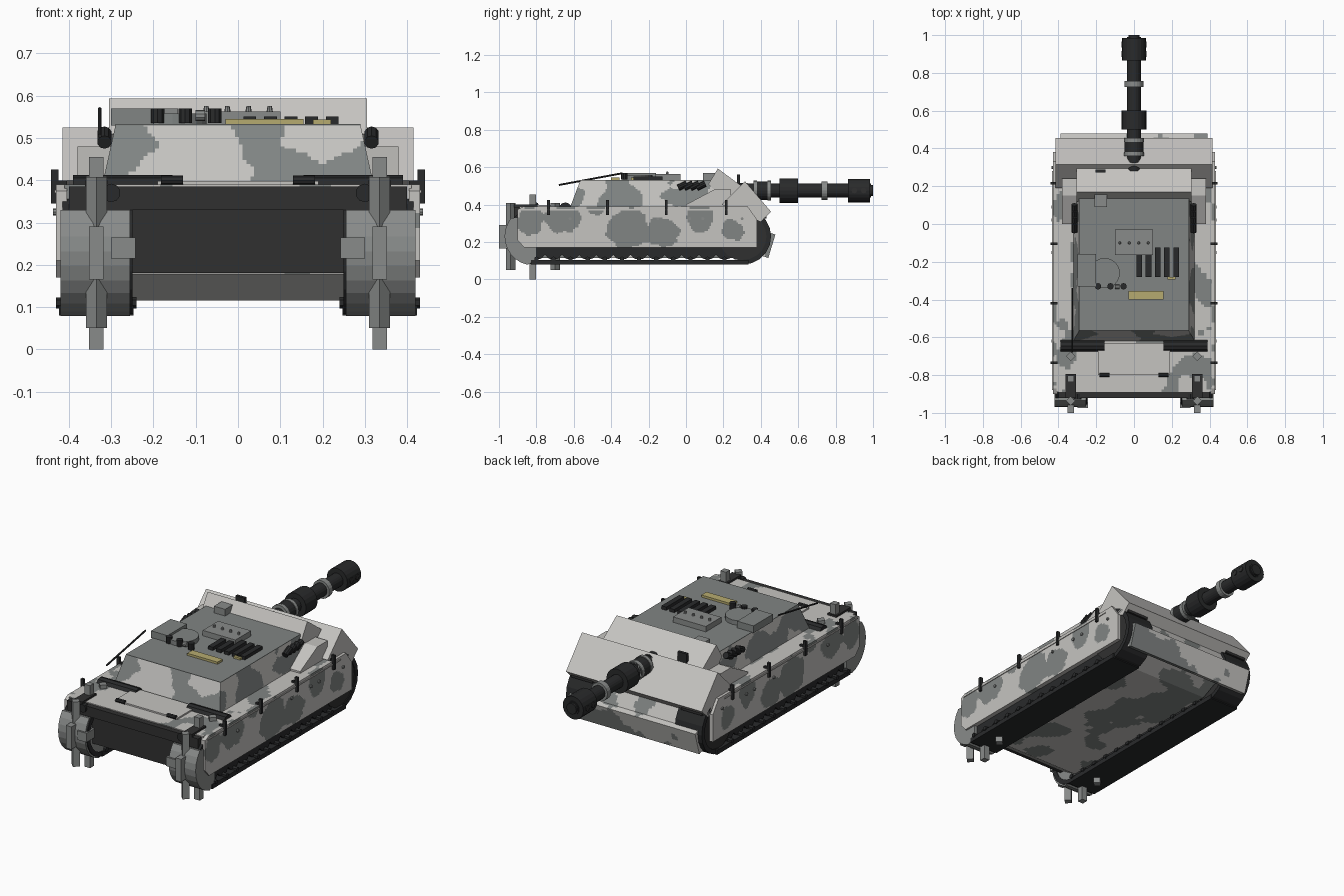
import bpy, bmesh, math
from mathutils import Vector, Matrix, noise


def material(name, r, g, b):
    m = bpy.data.materials.new(name)
    m.diffuse_color = (r, g, b, 1)
    return m


LIGHT = material("light_grey_paint", 0.56, 0.55, 0.53)
GREY = material("mid_grey_paint", 0.22, 0.235, 0.23)
STEEL = material("steel_grey", 0.25, 0.26, 0.255)
DARK = material("dark_panel", 0.03, 0.03, 0.03)
BLACK = material("black_metal", 0.022, 0.023, 0.024)
YELLOW = material("yellow_wood", 0.47, 0.41, 0.16)


def finish(name, bm, mat):
    bmesh.ops.recalc_face_normals(bm, faces=bm.faces)
    me = bpy.data.meshes.new(name)
    bm.to_mesh(me)
    bm.free()
    me.materials.append(mat)
    ob = bpy.data.objects.new(name, me)
    bpy.context.collection.objects.link(ob)
    return ob


def prism(name, pts, x0, x1, mat):
    """Side profile of (y, z) points extruded from x0 to x1."""
    bm = bmesh.new()
    a = [bm.verts.new((x0, y, z)) for y, z in pts]
    b = [bm.verts.new((x1, y, z)) for y, z in pts]
    bm.faces.new(a)
    bm.faces.new(b[::-1])
    for i in range(len(pts)):
        j = (i + 1) % len(pts)
        bm.faces.new((a[i], b[i], b[j], a[j]))
    return finish(name, bm, mat)


def box(name, x0, x1, y0, y1, z0, z1, mat):
    return prism(name, [(y0, z0), (y1, z0), (y1, z1), (y0, z1)], x0, x1, mat)


def cyl(name, p0, p1, r, mat, sides=16, r2=None):
    p0, p1 = Vector(p0), Vector(p1)
    d = p1 - p0
    bm = bmesh.new()
    mtx = Matrix.Translation((p0 + p1) / 2) @ d.to_track_quat('Z', 'Y').to_matrix().to_4x4()
    bmesh.ops.create_cone(bm, cap_ends=True, segments=sides, radius1=r,
                          radius2=r if r2 is None else r2, depth=d.length, matrix=mtx)
    return finish(name, bm, mat)


def camo(ob, rule, step=0.009):
    """Cut the part on a fine grid and paint cells where the rule holds."""
    bm = bmesh.new()
    bm.from_mesh(ob.data)
    for ax in range(3):
        vals = [v.co[ax] for v in bm.verts]
        lo, hi = min(vals), max(vals)
        n = int((hi - lo) / step)
        no = Vector([float(i == ax) for i in range(3)])
        for k in range(1, n):
            bmesh.ops.bisect_plane(bm, geom=bm.verts[:] + bm.edges[:] + bm.faces[:],
                                   plane_co=no * (lo + k * step), plane_no=no)
    ob.data.materials.append(GREY)
    for f in bm.faces:
        f.material_index = int(rule(f.calc_center_median()))
    bm.to_mesh(ob.data)
    bm.free()


def blotch(c, level=0.08):
    return noise.noise(c * 6.5 + Vector((3.1, 0.4, 1.7))) + 0.15 * noise.noise(c * 22) > level


def sparse_blotch(c):
    return blotch(c, 0.27)


# Skirt blotches: centre y, centre z, half length, half height
SPOTS = [(-0.83, 0.31, 0.07, 0.08), (-0.66, 0.32, 0.095, 0.075), (-0.31, 0.27, 0.11, 0.11),
         (-0.13, 0.25, 0.09, 0.08), (0.08, 0.33, 0.07, 0.08), (0.25, 0.26, 0.06, 0.06),
         (-0.48, 0.38, 0.05, 0.04)]


def skirt_blotch(c):
    w = 0.5 * noise.noise(c * 16) + 0.2 * noise.noise(c * 35)
    return any(((c.y - y) / a) ** 2 + ((c.z - z) / b) ** 2 < 1 + w for y, z, a, b in SPOTS)


# Hull: belly tub, upper deck, bow plates
camo(prism("hull_tub", [(-0.88, 0.178), (-0.78, 0.115), (0.27, 0.115), (0.43, 0.19), (0.44, 0.24), (0.38, 0.36),
                        (-0.88, 0.36)], -0.25, 0.25, LIGHT), blotch, 0.015)
camo(box("upper_hull", -0.41, 0.41, -0.89, 0.34, 0.335, 0.39, LIGHT), sparse_blotch, 0.015)
camo(prism("bow_plate", [(0.478, 0.24), (0.44, 0.115), (0.41, 0.125), (0.448, 0.25)],
           -0.39, 0.39, LIGHT), blotch, 0.012)
camo(prism("upper_bow", [(0.455, 0.235), (0.395, 0.345), (0.34, 0.345), (0.40, 0.22)], -0.27, 0.27, LIGHT),
     blotch, 0.015)
box("rear_panel", -0.27, 0.27, -0.905, -0.865, 0.18, 0.375, DARK)
box("rear_top_band", -0.40, 0.40, -0.92, -0.885, 0.33, 0.385, DARK)
box("rear_hatch", -0.19, 0.19, -0.80, -0.63, 0.385, 0.398, LIGHT)

# Casemate with sloped sides
bm = bmesh.new()
lo = [bm.verts.new(p) for p in ((-.322, -.62, .385), (.322, -.62, .385), (.322, .18, .385), (-.322, .18, .385))]
hi = [bm.verts.new(p) for p in ((-.29, -.565, .53), (.29, -.565, .53), (.29, .165, .53), (-.29, .165, .53))]
bm.faces.new(lo)
for i in range(4):
    j = (i + 1) % 4
    bm.faces.new((lo[i], lo[j], hi[j], hi[i]))
camo(finish("casemate", bm, LIGHT), lambda c: blotch(c + Vector((0, 0.07, 0))))
box("roof_plate", -0.29, 0.29, -0.565, 0.165, 0.526, 0.533, GREY)

# Gun shield: narrow upper wedge and wide lower wedge
prism("upper_shield", [(0.17, 0.593), (0.31, 0.49), (0.23, 0.40), (0.12, 0.51)], -0.305, 0.305, LIGHT)
prism("wide_shield", [(0.315, 0.525), (0.455, 0.362), (0.40, 0.31), (0.19, 0.40)], -0.415, 0.415, LIGHT)

# Gun along +y: start, end, radius, colour
for n, y0, y1, r, m in (("barrel", 0.25, 0.99, 0.037, BLACK), ("mantlet_ball", 0.28, 0.33, 0.042, BLACK),
                        ("barrel_root", 0.36, 0.455, 0.05, BLACK), ("root_ring", 0.36, 0.38, 0.053, STEEL),
                        ("root_collar", 0.435, 0.455, 0.053, STEEL),
                        ("bore_evacuator", 0.50, 0.60, 0.066, BLACK), ("barrel_ring", 0.725, 0.757, 0.05, STEEL),
                        ("muzzle_brake", 0.865, 0.985, 0.063, BLACK), ("muzzle_lip", 0.98, 1.0, 0.03, BLACK)):
    cyl(n, (0, y0, 0.475), (0, y1, 0.475), r, m, 20)
for s in (-1, 1):
    for y in (0.90, 0.95):
        cyl("muzzle_port", (s * 0.055, y, 0.475), (s * 0.066, y, 0.475), 0.015, DARK, 8)


def arc(cy, cz, r, a0, a1, n):
    return [(cy + r * math.cos(math.radians(a0 + (a1 - a0) * i / n)),
             cz + r * math.sin(math.radians(a0 + (a1 - a0) * i / n))) for i in range(n + 1)]


for s in (-1, 1):
    # Track belt as a hollow loop
    outer = arc(0.305, 0.23, 0.15, -90, 90, 10) + arc(-0.81, 0.23, 0.15, 90, 270, 10)
    inner = arc(0.305, 0.23, 0.125, -90, 90, 10) + arc(-0.81, 0.23, 0.125, 90, 270, 10)
    bm = bmesh.new()
    rings = [[bm.verts.new((s * x, y, z)) for y, z in p]
             for x, p in ((0.25, outer), (0.415, outer), (0.415, inner), (0.25, inner))]
    for k in range(4):
        for i in range(len(outer)):
            j = (i + 1) % len(outer)
            bm.faces.new((rings[k][i], rings[k][j], rings[(k + 1) % 4][j], rings[(k + 1) % 4][i]))
    finish("track_belt", bm, BLACK)
    box("track_pad", s * 0.247, s * 0.424, -0.83, 0.335, 0.08, 0.105, BLACK)
    # Wheels, hubs and end drums
    for i in range(12):
        y = -0.80 + i * 0.0915
        cyl("road_wheel", (s * 0.27, y, 0.158), (s * 0.405, y, 0.158), 0.053, BLACK, 12)
        cyl("track_nub", (s * 0.24, y, 0.11), (s * 0.43, y, 0.11), 0.013, BLACK, 6)
    cyl("idler_wheel", (s * 0.26, 0.305, 0.23), (s * 0.41, 0.305, 0.23), 0.13, DARK, 18)
    prism("rear_drum", arc(-0.815, 0.23, 0.155, 140, 258, 9) + [(-0.80, 0.11), (-0.80, 0.32)],
          s * 0.255, s * 0.42, STEEL)
    # Side skirt
    camo(prism("side_skirt", [(-0.90, 0.375), (-0.90, 0.21), (-0.865, 0.17), (0.38, 0.17), (0.38, 0.32), (0.33, 0.39),
                              (-0.87, 0.39)], s * 0.405, s * 0.43, LIGHT), skirt_blotch)
    box("skirt_rail", s * 0.42, s * 0.434, -0.88, 0.28, 0.370, 0.377, LIGHT)
    for y in (-0.735, -0.42, -0.105, 0.215):
        box("skirt_strap", s * 0.425, s * 0.442, y - 0.007, y + 0.007, 0.345, 0.425, BLACK)
        box("strap_hook", s * 0.405, s * 0.442, y - 0.007, y + 0.007, 0.385, 0.40, BLACK)
    for y in (-0.62, -0.15, 0.02, 0.09, 0.30):
        cyl("skirt_bolt", (s * 0.428, y, 0.325), (s * 0.438, y, 0.325), 0.008, STEEL, 8)
    box("front_fender", s * 0.27, s * 0.40, 0.34, 0.43, 0.325, 0.365, DARK)
    # Shoulder plate beside the shield
    prism("shoulder_plate", [(0.0, 0.40), (0.15, 0.48), (0.24, 0.48), (0.24, 0.385), (0.0, 0.385)],
          s * 0.30, s * 0.38, LIGHT)
    # Rear spades: diamond posts, square posts, brackets
    for y, z1 in ((-0.937, 0.408), (-0.70, 0.41)):
        cyl("spade_post", (s * 0.335, y, 0.05), (s * 0.335, y, z1), 0.025, STEEL, 4)
    box("square_post", s * 0.318, s * 0.352, -0.837, -0.803, 0.0, 0.455, STEEL)
    box("spade_block", s * 0.318, s * 0.352, -1.0, -0.955, 0.165, 0.29, STEEL)
    box("drum_bracket", s * 0.243, s * 0.30, -0.975, -0.90, 0.215, 0.265, STEEL)
    box("post_clamp", s * 0.308, s * 0.362, -0.92, -0.795, 0.37, 0.40, DARK)
    # Tarpaulin roll, hatch hinge, rear light
    cyl("tarp_roll", (s * 0.155, -0.645, 0.378), (s * 0.39, -0.645, 0.378), 0.034, BLACK, 10)
    cyl("hatch_hinge", (s * 0.13, -0.80, 0.40), (s * 0.182, -0.80, 0.40), 0.011, BLACK, 8)
    cyl("rear_light", (s * 0.30, -0.93, 0.37), (s * 0.30, -0.90, 0.37), 0.022, BLACK, 10)
    # Smoke launchers
    for i in range(4):
        y = -0.02 + i * 0.033
        cyl("smoke_launcher", (s * 0.316, y - 0.022, 0.490), (s * 0.316, y + 0.024, 0.512), 0.017, BLACK, 10)

# Roof fittings
box("sight_box", -0.30, -0.20, -0.33, -0.16, 0.53, 0.57, GREY)
cyl("cupola", (-0.155, -0.26, 0.53), (-0.155, -0.26, 0.558), 0.08, GREY, 24)
for x in (-0.19, -0.125, -0.055):
    cyl("periscope", (x, -0.33, 0.535), (x, -0.33, 0.57), 0.017, BLACK, 10)
cyl("gun_collar", (-0.10, -0.333, 0.553), (-0.078, -0.333, 0.553), 0.013, STEEL, 10)
box("vent_panel", -0.10, 0.10, -0.165, -0.03, 0.53, 0.563, STEEL)
for i in range(4):
    x = -0.075 + i * 0.05
    cyl("vent_knob", (x, -0.10, 0.56), (x, -0.10, 0.576), 0.008, STEEL, 8, 0.005)
for i in range(5):
    x = 0.028 + i * 0.0487
    box("tool_bar", x - 0.015, x + 0.015, -0.28, -0.125, 0.532, 0.551, BLACK)
box("wood_plank", -0.03, 0.155, -0.40, -0.355, 0.532, 0.545, YELLOW)
box("handle_grip", 0.178, 0.22, -0.295, -0.28, 0.532, 0.544, YELLOW)
box("gun_sight", -0.21, -0.142, 0.09, 0.16, 0.53, 0.57, STEEL)
box("shield_sight", -0.205, -0.15, 0.272, 0.288, 0.50, 0.56, BLACK)

# Antenna
cyl("antenna", (-0.327, -0.34, 0.568), (-0.327, -0.68, 0.505), 0.005, BLACK, 6)
